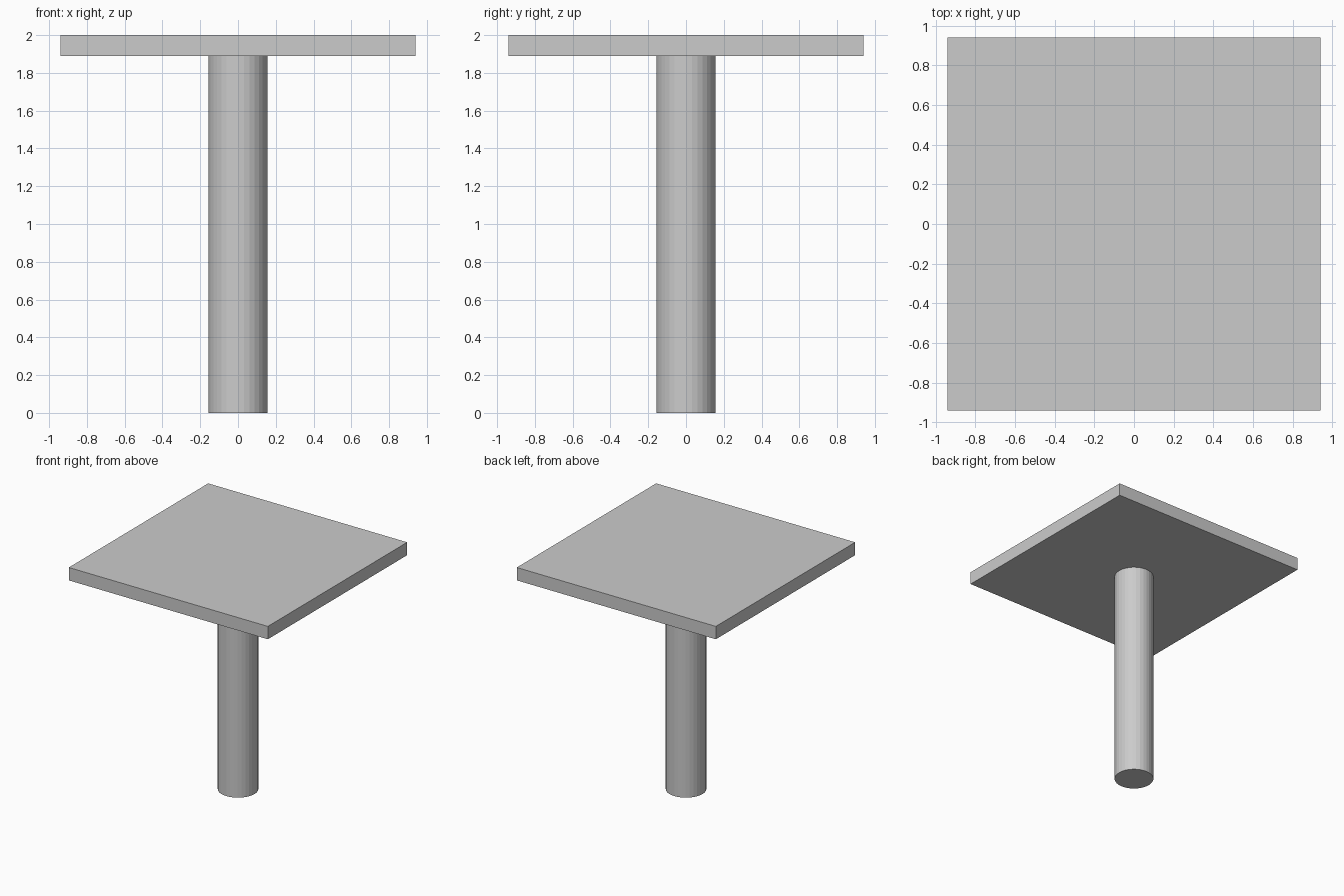
import bpy

if "Cube" in bpy.data.objects:
    bpy.data.objects.remove(bpy.data.objects["Cube"])

COLUMN_RADIUS = 0.157
SLAB_SIZE = 1.88
SLAB_BOTTOM, SLAB_TOP = 1.89, 2.0

# Round pedestal column
bpy.ops.mesh.primitive_cylinder_add(
    vertices=32, radius=COLUMN_RADIUS, depth=SLAB_BOTTOM,
    location=(0, 0, SLAB_BOTTOM / 2))
bpy.context.object.name = "pedestal_column"

# Square table top
bpy.ops.mesh.primitive_cube_add(
    size=1, location=(0, 0, (SLAB_BOTTOM + SLAB_TOP) / 2))
top = bpy.context.object
top.name = "table_top"
top.scale = (SLAB_SIZE, SLAB_SIZE, SLAB_TOP - SLAB_BOTTOM)
bpy.ops.object.transform_apply(location=False, rotation=False, scale=True)
